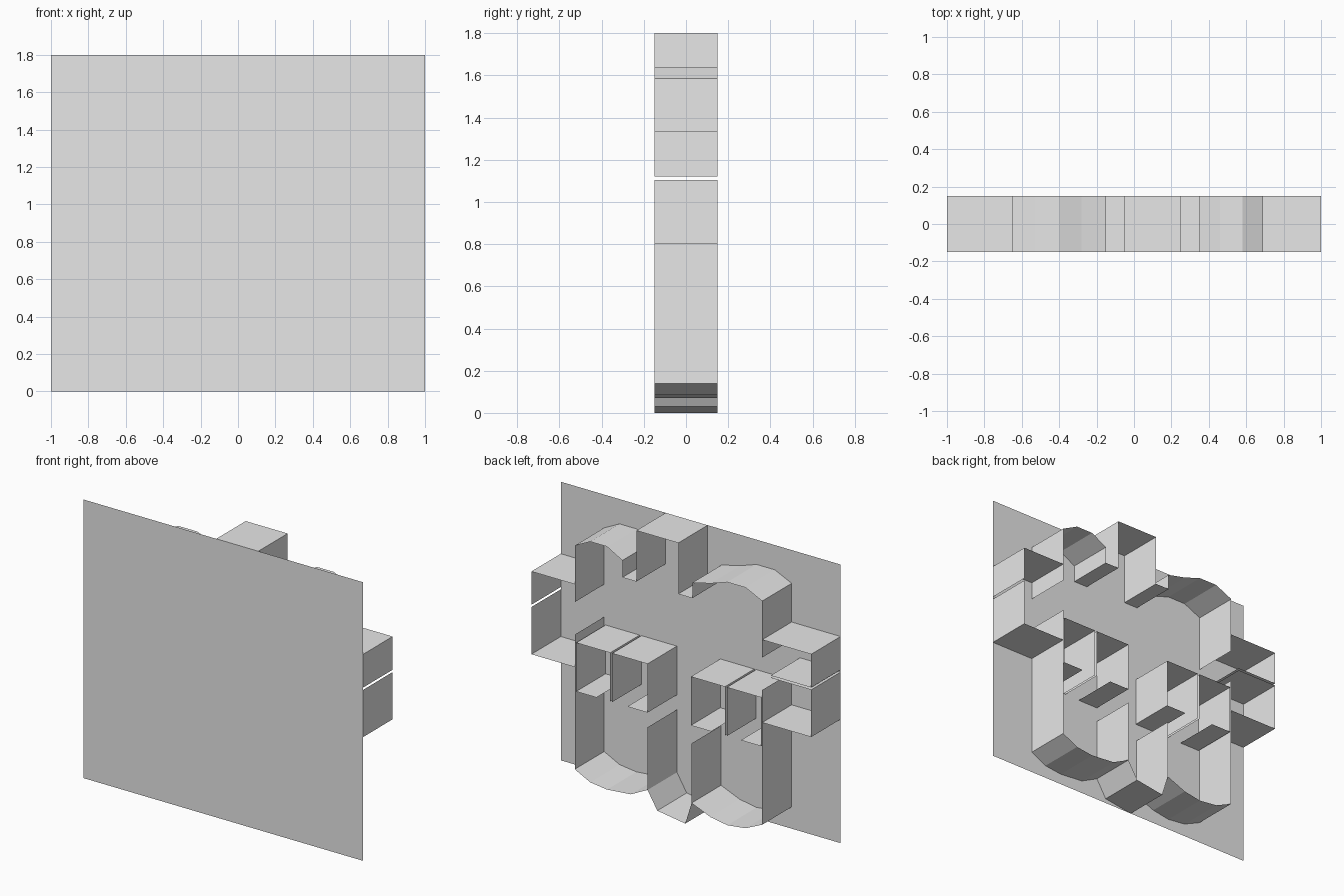
import bpy
import bmesh

cube = bpy.data.objects.get("Cube")
if cube:
    bpy.data.objects.remove(cube, do_unlink=True)

FRONT, BACK = -0.15, 0.15

grey = bpy.data.materials.new("plain_grey")
grey.use_nodes = True
grey.diffuse_color = (0.8, 0.8, 0.8, 1)
grey.node_tree.nodes["Principled BSDF"].inputs["Base Color"].default_value = (0.8, 0.8, 0.8, 1)


def finish(name, bm):
    mesh = bpy.data.meshes.new(name)
    bm.to_mesh(mesh)
    bm.free()
    mesh.materials.append(grey)
    obj = bpy.data.objects.new(name, mesh)
    bpy.context.collection.objects.link(obj)
    return obj


def walls(name, *paths):
    """Sweep open (x, z) paths from the panel to the back edge as thin sheets."""
    bm = bmesh.new()
    for path in paths:
        front = [bm.verts.new((x, FRONT, z)) for x, z in path]
        back = [bm.verts.new((x, BACK, z)) for x, z in path]
        for i in range(len(path) - 1):
            bm.faces.new((front[i], front[i + 1], back[i + 1], back[i]))
    return finish(name, bm)


# Flat front panel
bm = bmesh.new()
bm.faces.new([bm.verts.new((x, FRONT, z)) for x, z in ((-1, 0), (1, 0), (1, 1.8), (-1, 1.8))])
finish("front_panel", bm)

# Upper outline: shoulder arches on both sides of a square top block
walls("upper_outline", [
    (0.69, 1.22), (0.69, 1.585), (0.58, 1.64), (0.46, 1.64), (0.35, 1.58),
    (0.35, 1.47), (0.25, 1.47), (0.25, 1.8), (-0.05, 1.8), (-0.05, 1.47),
    (-0.15, 1.47), (-0.15, 1.57), (-0.28, 1.6), (-0.40, 1.64), (-0.53, 1.64),
    (-0.65, 1.585), (-0.65, 1.22)])

# Lower outline: two rounded lobes and the pointed middle lobe
walls("lower_outline", [
    (0.69, 1.01), (0.69, 0.14), (0.58, 0.085), (0.46, 0.07), (0.29, 0.085), (0.17, 0.145),
    (0.10, 0.03), (-0.10, 0), (-0.145, 0.145),
    (-0.28, 0.09), (-0.40, 0.07), (-0.53, 0.085), (-0.65, 0.14), (-0.65, 1.01)])

# Upright dividers above the lobes
walls("left_divider", [(0.17, 0.145), (0.17, 0.55)])
walls("right_divider", [(-0.145, 0.145), (-0.145, 0.53)])

# Side boxes, each an upper and a lower half
for name, side, inner in (("left", 1, 0.69), ("right", -1, 0.65)):
    upper = [(side * inner, 1.335), (side, 1.335), (side, 1.12)]
    lower = [(side, 1.105), (side, 0.8), (side * inner, 0.8)]
    if side < 0:
        upper.append((-0.71, 1.12))
        lower.insert(0, (-0.71, 1.105))
    walls(name + "_side_box", upper, lower)

# Window frames: two halves with a middle bar and a broken sill
for name, a, b, mid in (("left", 0.68, 0.17, 0.43), ("right", -0.14, -0.642, -0.39)):
    gap, sill, top, bottom = 0.007, 0.145, 0.96, 0.645
    walls(name + "_window_frame",
          [(a - sill, bottom), (a, bottom), (a, top), (mid + gap, top), (mid + gap, bottom)],
          [(mid - gap, bottom), (mid - gap, top), (b, top), (b, bottom), (b + sill, bottom)])
